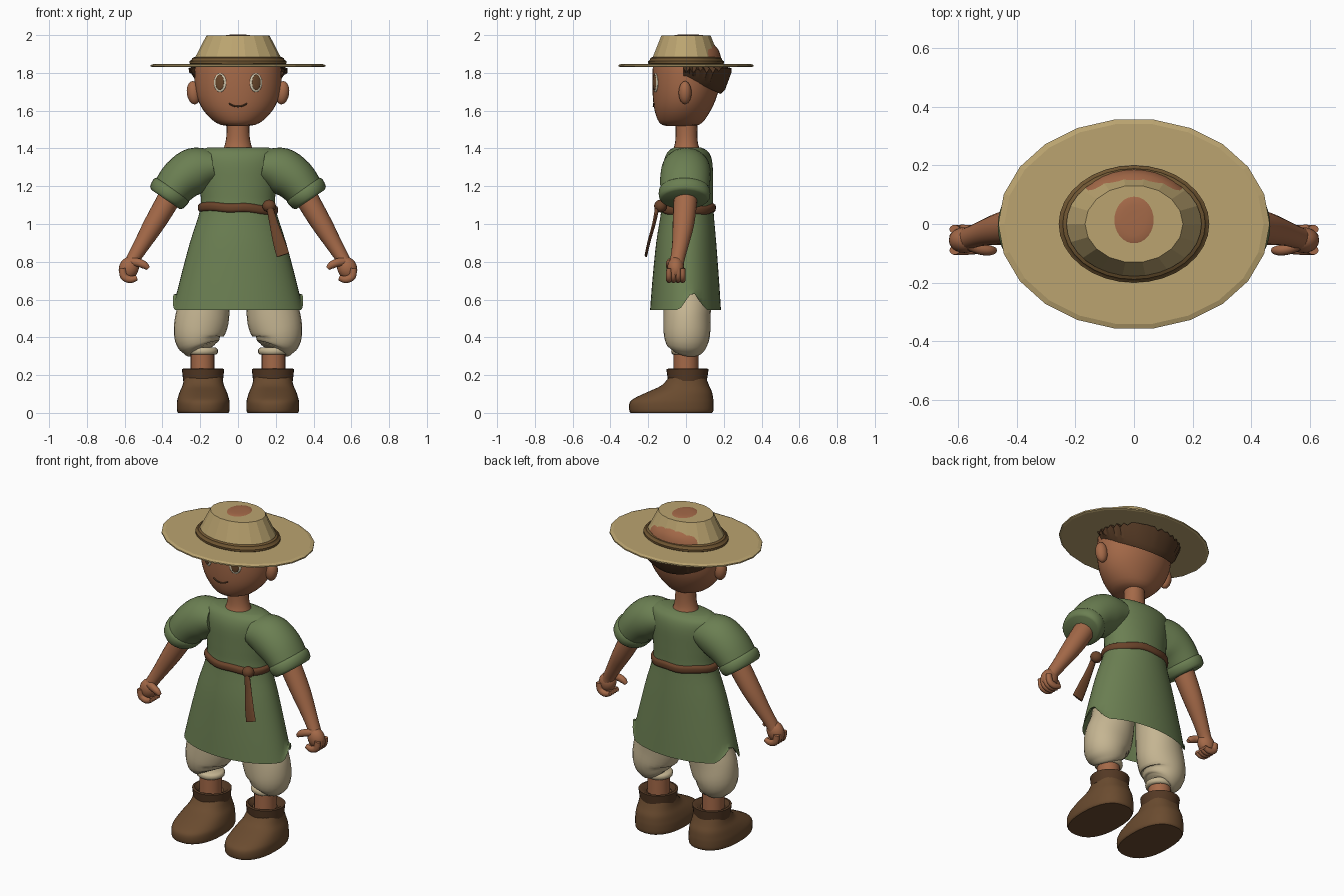
import bpy, bmesh, math, random
from mathutils import Vector, Matrix

random.seed(4)
cube = bpy.data.objects.get("Cube")
if cube:
    bpy.data.objects.remove(cube, do_unlink=True)


def material(name, *rgb):
    """Flat material from 0-255 display values."""
    lin = [((c / 255 + 0.055) / 1.055) ** 2.4 for c in rgb] + [1]
    m = bpy.data.materials.new(name)
    m.use_nodes = True
    m.diffuse_color = lin
    bsdf = m.node_tree.nodes["Principled BSDF"]
    bsdf.inputs["Base Color"].default_value = lin
    bsdf.inputs["Roughness"].default_value = 0.9
    return m


SKIN = material("skin", 164, 105, 72)
STRAW = material("straw", 187, 164, 112)
BAND = material("hat band brown", 112, 86, 50)
HAIR = material("dark brown", 84, 57, 36)
GREEN = material("tunic green", 107, 127, 82)
CREAM = material("cream cloth", 197, 181, 146)
BOOT = material("boot leather", 106, 75, 47)
BELT = material("belt leather", 106, 67, 42)
WHITE = material("eye white", 215, 205, 178)
IRIS = material("eye brown", 104, 70, 42)


def finish(name, bm, mat, angle=45):
    bmesh.ops.recalc_face_normals(bm, faces=bm.faces)
    me = bpy.data.meshes.new(name)
    bm.to_mesh(me)
    bm.free()
    me.materials.append(mat)
    ob = bpy.data.objects.new(name, me)
    bpy.context.collection.objects.link(ob)
    if angle:
        bpy.ops.object.select_all(action="DESELECT")
        ob.select_set(True)
        bpy.context.view_layer.objects.active = ob
        bpy.ops.object.shade_smooth_by_angle(angle=math.radians(angle))
    return ob


def refine(rows, k):
    """Catmull-Rom interpolation of a list of number rows."""
    out = []
    for i in range(len(rows) - 1):
        p = [Vector(rows[min(max(j, 0), len(rows) - 1)]) for j in range(i - 1, i + 3)]
        for s in range(k):
            t = s / k
            out.append(p[1] + (p[2] - p[0]) * (t / 2)
                       + (2 * p[0] - 5 * p[1] + 4 * p[2] - p[3]) * (t * t / 2)
                       + (3 * p[1] - p[0] - 3 * p[2] + p[3]) * (t ** 3 / 2))
    return out + [Vector(rows[-1])]


def skin_rings(rings, caps=(True, True), closed=True):
    bm = bmesh.new()
    vs = [[bm.verts.new(c) for c in ring] for ring in rings]
    n = len(vs[0])
    for a, b in zip(vs, vs[1:]):
        for i in range(n if closed else n - 1):
            j = (i + 1) % n
            bm.faces.new((a[i], a[j], b[j], b[i]))
    if caps[0]:
        bm.faces.new(vs[0])
    if caps[1]:
        bm.faces.new(vs[-1])
    return bm


def power(c, p):
    return math.copysign(abs(c) ** p, c)


def loft(name, rows, mat, x=0, n=32, k=3, p=1.0, angle=45, caps=(True, True), edit=None):
    """Stacked ovals; each row is (z, half width, front y, back y)."""
    rings = []
    for z, rx, yf, yb in (refine([(*r,) for r in rows], k) if k > 1 else rows):
        ring = []
        for i in range(n):
            a = math.tau * i / n
            ring.append(Vector((x + rx * power(math.cos(a), p),
                                (yf + yb) / 2 + (yb - yf) / 2 * power(math.sin(a), p), z)))
        rings.append(ring)
    bm = skin_rings(rings, caps)
    if edit:
        for v in bm.verts:
            edit(v.co)
    return finish(name, bm, mat, angle)


def tube(name, rows, mat, side=1, n=20, k=4):
    """Tube along a path; each row is (x, y, z, in-plane radius, depth radius)."""
    rows = refine(rows, k)
    rings = []
    for i, r in enumerate(rows):
        t = (rows[min(i + 1, len(rows) - 1)] - rows[max(i - 1, 0)])
        t = Vector(t[:3]).normalized()
        u = t.cross(Vector((0, 1, 0))).normalized()
        w = u.cross(t)
        ring = [Vector(r[:3]) + u * r[3] * math.cos(a) + w * r[4] * math.sin(a)
                for a in (math.tau * j / n for j in range(n))]
        rings.append([Vector((c.x * side, c.y, c.z)) for c in ring])
    return finish(name, skin_rings(rings), mat, 50)


def ball(name, loc, size, mat, turn=0, tilt=0, seg=20):
    bm = bmesh.new()
    bmesh.ops.create_uvsphere(bm, u_segments=seg, v_segments=seg // 2 + 2, radius=1)
    m = (Matrix.Translation(loc) @ Matrix.Rotation(turn, 4, "Z")
         @ Matrix.Rotation(tilt, 4, "Y") @ Matrix.Diagonal((*size, 1)))
    bmesh.ops.transform(bm, matrix=m, verts=bm.verts)
    return finish(name, bm, mat, 60)


# Head and neck
loft("head", [(1.518, .05, -.10, .04), (1.535, .115, -.14, .085), (1.60, .182, -.166, .13),
              (1.68, .219, -.176, .165), (1.78, .23, -.178, .185), (1.86, .222, -.17, .188),
              (1.925, .18, -.135, .17), (1.98, .105, -.09, .115), (2.0, .06, -.06, .088),
              (2.003, .01, 0, .02)], SKIN, n=36)
loft("neck", [(1.38, .085, -.075, .08), (1.42, .07, -.06, .065), (1.47, .061, -.055, .06),
              (1.55, .06, -.055, .06)], SKIN, n=20)
tube("smile", [(x, -.1725 + .9 * x * x, 1.622 + 7 * x * x, .004, .004)
               for x in (-.048, -.024, 0, .024, .048)], HAIR, n=8)

# Hair band around the back of the head with a ragged flared top
rings = [[], [], [], []]
steps = 40
for i in range(steps + 1):
    a = math.radians(-4 + 188 * i / steps)
    s = max(math.sin(a), 0)
    jag = random.uniform(-.03, .005) if i % 2 else 0
    low = 1.778 - .09 * s
    for ring, r, z in zip(rings, (.98, 1.06 + .06 * s, 1.13 + .17 * s, .97),
                          (low, low + .025, 1.825 + jag, 1.84)):
        ring.append(Vector((.229 * r * math.cos(a), .186 * r * math.sin(a), z)))
finish("hair", skin_rings(rings, (False, False), closed=False), HAIR, 30)

# Straw hat
loft("hat_brim", [(1.83, .45, -.35, .35), (1.834, .463, -.36, .36), (1.842, .463, -.36, .36),
                  (1.848, .442, -.344, .344)], STRAW, n=22, k=1, angle=0)
loft("hat_crown", [(1.845, .247, -.193, .193), (1.88, .228, -.18, .18),
                   (1.998, .167, -.132, .132)], STRAW, n=18, k=1, angle=0)
loft("hat_band", [(1.845, .25, -.195, .195), (1.85, .257, -.2, .2), (1.862, .257, -.2, .2),
                  (1.868, .246, -.191, .191), (1.878, .243, -.189, .189),
                  (1.884, .23, -.178, .178)], BAND, n=32, k=1, caps=(False, False))


# Tunic with a slit notched into the hem at each side
def slit(co):
    if abs(co.x) > .2:
        co.z = max(co.z, .545 + max(0, .1 * (1 - abs(co.y - .035) / .07)))


loft("tunic", [(.545, .345, -.19, .185), (.70, .308, -.178, .175), (.9, .255, -.158, .16),
               (1.08, .2, -.13, .145), (1.2, .203, -.125, .143), (1.32, .22, -.12, .14),
               (1.38, .215, -.098, .12), (1.405, .16, -.065, .08)],
     GREEN, n=48, k=4, caps=(False, True), edit=slit)


# Belt, knot and hanging end
def sag(co):
    co.z += .008 * math.cos(9 * co.x + 1) + .004 * math.sin(31 * co.x)


loft("belt", [(1.058, .197, -.13, .144), (1.064, .209, -.143, .155), (1.085, .213, -.147, .158),
              (1.098, .209, -.143, .155), (1.105, .197, -.13, .144)],
     BELT, k=2, n=40, caps=(False, False), edit=sag)
ball("belt_knot", (.165, -.135, 1.095), (.036, .034, .034), BELT, seg=12)
tube("belt_end", [(.165, -.15, 1.1, .017, .012), (.19, -.17, 1.0, .023, .009),
                  (.215, -.195, .91, .031, .008), (.238, -.212, .835, .035, .007)], BELT, n=12)

for side, word in ((1, "left"), (-1, "right")):
    # Face
    turn = side * .36
    ball(word + "_eye", (side * .095, -.1615, 1.748), (.035, .008, .05), WHITE, turn)
    ball(word + "_iris", (side * .097, -.1665, 1.75), (.024, .006, .041), IRIS, turn)
    ball(word + "_ear", (side * .235, -.005, 1.695), (.036, .034, .062), SKIN, 0, side * .12)

    # Sleeve with rolled cuff
    tube(word + "_sleeve", [(.13, 0, 1.305, .09, .115), (.22, 0, 1.285, .122, .13),
                            (.30, -.004, 1.235, .116, .133), (.372, -.008, 1.15, .098, .126)],
         GREEN, side, 28)
    tube(word + "_sleeve_cuff", [(.346, -.008, 1.188, .1, .125), (.354, -.008, 1.176, .112, .136),
                                 (.376, -.008, 1.142, .106, .134), (.384, -.008, 1.13, .09, .12)],
         GREEN, side, 28, 2)

    # Arm and curled hand
    tube(word + "_arm", [(.33, 0, 1.2, .06, .062), (.385, -.005, 1.1, .06, .062),
                         (.45, -.015, .99, .054, .056), (.51, -.03, .89, .043, .044),
                         (.555, -.045, .815, .036, .038), (.572, -.052, .78, .036, .04)], SKIN, side)
    ball(word + "_palm", (side * .578, -.055, .766), (.052, .044, .062), SKIN, 0, -side * .4)
    for i in range(4):
        y = -.09 + .024 * i
        tube(f"{word}_finger_{i + 1}", [(.612, y, .765, .018, .015), (.604, y, .722, .02, .016),
                                        (.57, y, .706, .019, .016), (.535, y, .716, .014, .013)],
             SKIN, side, 10)
    tube(word + "_thumb", [(.56, -.07, .80, .024, .022), (.525, -.085, .795, .022, .02),
                           (.495, -.09, .782, .02, .018), (.475, -.09, .765, .011, .011)],
         SKIN, side, 10)

    # Baggy trouser leg, gathered at the bottom
    tube(word + "_trouser_leg", [(.15, .01, .80, .11, .12), (.165, .01, .62, .125, .125),
                                 (.19, .005, .50, .142, .124), (.21, .005, .41, .13, .122),
                                 (.198, .003, .355, .105, .105), (.19, 0, .335, .08, .08)],
         CREAM, side, 24)
    loft(word + "_trouser_cuff", [(.308, .066, -.066, .066), (.315, .08, -.076, .076),
                                  (.335, .082, -.078, .078), (.345, .07, -.07, .07)],
         CREAM, side * .188, 20, 2)

    # Ankle and boot
    loft(word + "_ankle", [(.18, .063, -.065, .065), (.34, .063, -.065, .065)],
         SKIN, side * .188, 20, 1)
    loft(word + "_boot", [(0, .132, -.293, .138), (.012, .139, -.3, .145), (.05, .14, -.3, .146),
                          (.075, .136, -.278, .144), (.11, .125, -.205, .138),
                          (.145, .11, -.13, .122), (.19, .1, -.09, .105)],
         BOOT, side * .184, 32, 3, .85)
    loft(word + "_boot_cuff", [(.165, .09, -.08, .095), (.168, .105, -.095, .11),
                               (.232, .112, -.104, .12), (.235, .1, -.09, .107),
                               (.215, .068, -.068, .07)],
         HAIR, side * .185, 28, 1, caps=(False, False))
